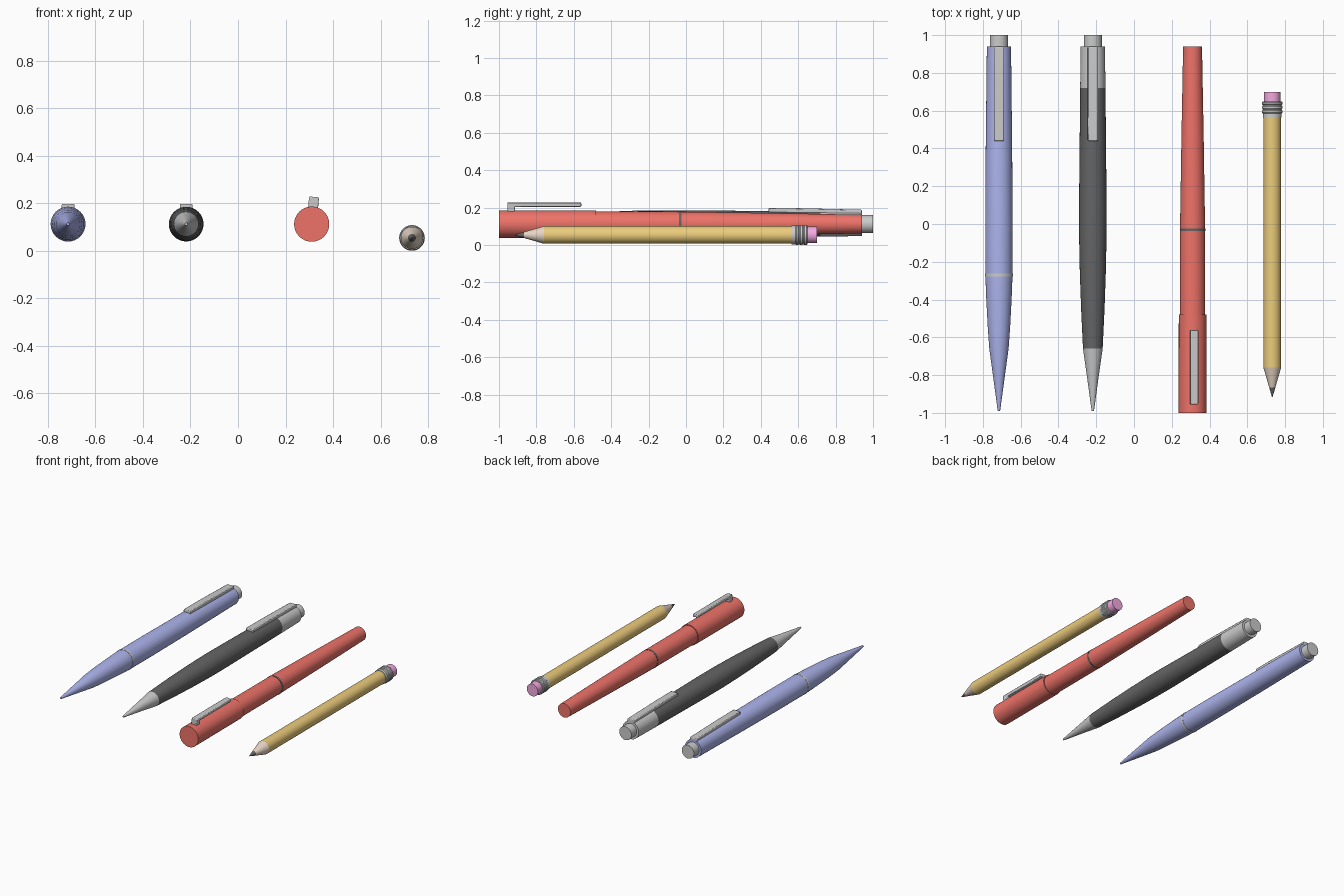
import bpy, bmesh, math
from mathutils import Matrix

if "Cube" in bpy.data.objects:
    bpy.data.objects.remove(bpy.data.objects["Cube"])

SIDES = 32
PEN_Z, PENCIL_Z = 0.112, 0.054


def material(name, rgb):
    m = bpy.data.materials.new(name)
    m.diffuse_color = (*rgb, 1)
    m.use_nodes = True
    m.node_tree.nodes["Principled BSDF"].inputs["Base Color"].default_value = m.diffuse_color
    return m


BLUE = material("blue", (0.42, 0.46, 0.85))
BLACK = material("black", (0.13, 0.13, 0.13))
RED = material("red", (0.85, 0.17, 0.14))
YELLOW = material("yellow", (0.84, 0.60, 0.20))
WOOD = material("wood", (0.80, 0.67, 0.56))
PINK = material("pink", (0.90, 0.40, 0.75))


def finish(bm, name, mat, angle=30):
    bmesh.ops.recalc_face_normals(bm, faces=bm.faces)
    me = bpy.data.meshes.new(name)
    bm.to_mesh(me)
    bm.free()
    ob = bpy.data.objects.new(name, me)
    bpy.context.collection.objects.link(ob)
    if mat:
        me.materials.append(mat)
    bpy.ops.object.select_all(action='DESELECT')
    bpy.context.view_layer.objects.active = ob
    ob.select_set(True)
    bpy.ops.object.shade_smooth_by_angle(angle=math.radians(angle))
    return ob


def lathe(name, x, z, profile, mat=None):
    """Turn a (y, radius) profile around an axis parallel to y, capped at both ends."""
    bm = bmesh.new()
    rings = []
    for y, r in profile:
        rings.append([bm.verts.new((x + r * math.cos(a), y, z + r * math.sin(a)))
                      for a in (2 * math.pi * i / SIDES for i in range(SIDES))])
    for a, b in zip(rings, rings[1:]):
        for i in range(SIDES):
            j = (i + 1) % SIDES
            bm.faces.new((a[i], a[j], b[j], b[i]))
    bm.faces.new(rings[0])
    bm.faces.new(rings[-1])
    return finish(bm, name, mat)


def clip(name, x, z, half_width, outline, roll=0.0):
    """Extrude a side outline of (y, height above axis) sideways, rolled around the pen axis."""
    bm = bmesh.new()
    face = bm.faces.new([bm.verts.new((-half_width, y, h)) for y, h in outline])
    ext = bmesh.ops.extrude_face_region(bm, geom=[face])
    bmesh.ops.translate(bm, vec=(2 * half_width, 0, 0),
                        verts=[v for v in ext["geom"] if isinstance(v, bmesh.types.BMVert)])
    bmesh.ops.transform(bm, verts=bm.verts,
                        matrix=Matrix.Translation((x, 0, z)) @ Matrix.Rotation(roll, 4, 'Y'))
    ob = finish(bm, name, None)
    bev = ob.modifiers.new("bevel", 'BEVEL')
    bev.width, bev.segments = 0.005, 2
    return ob


def ring(name, x, y, r, mat=None):
    lathe(name, x, PEN_Z, [(y - 0.007, r), (y + 0.007, r)], mat)


# The two click pens share their button and clip
def click_parts(prefix, x):
    lathe(prefix + "_button", x, PEN_Z, [(0.93, 0.048), (1.0, 0.048)])
    clip(prefix + "_clip", x, PEN_Z, 0.027,
         [(0.94, 0.05), (0.94, 0.077), (0.60, 0.085), (0.44, 0.085), (0.44, 0.062)])


# Blue ballpoint
BX = -0.715
lathe("blue_pen_barrel", BX, PEN_Z,
      [(0.94, 0.064), (0.4, 0.070), (0.0, 0.0725), (-0.27, 0.072), (-0.40, 0.067),
       (-0.55, 0.059), (-0.66, 0.051), (-0.80, 0.032), (-0.97, 0.009), (-0.99, 0.006)], BLUE)
ring("blue_pen_ring", BX, -0.27, 0.0735)
click_parts("blue_pen", BX)

# Black ballpoint
KX = -0.218
lathe("black_pen_barrel", KX, PEN_Z,
      [(0.72, 0.067), (0.4, 0.070), (0.1, 0.073), (-0.05, 0.073), (-0.25, 0.069),
       (-0.45, 0.062), (-0.66, 0.052)], BLACK)
lathe("black_pen_collar", KX, PEN_Z, [(0.94, 0.064), (0.72, 0.067)])
lathe("black_pen_tip", KX, PEN_Z,
      [(-0.66, 0.052), (-0.80, 0.032), (-0.97, 0.009), (-0.99, 0.006)])
click_parts("black_pen", KX)

# Red capped pen
RX = 0.31
lathe("red_pen_barrel", RX, PEN_Z,
      [(0.94, 0.050), (0.45, 0.059), (0.0, 0.066), (-0.49, 0.067)], RED)
ring("red_pen_ring", RX, -0.03, 0.0675, BLACK)
lathe("red_pen_cap", RX, PEN_Z, [(-0.48, 0.073), (-1.0, 0.074)], RED)
clip("red_pen_clip", RX, PEN_Z, 0.021,
     [(-0.955, 0.06), (-0.955, 0.115), (-0.56, 0.115), (-0.56, 0.094), (-0.915, 0.094),
      (-0.915, 0.06)], math.radians(5))

# Pencil
PX = 0.732
lathe("pencil_body", PX, PENCIL_Z, [(0.58, 0.047), (-0.76, 0.047)], YELLOW)
lathe("pencil_wood", PX, PENCIL_Z, [(-0.76, 0.047), (-0.865, 0.0165)], WOOD)
lathe("pencil_lead", PX, PENCIL_Z, [(-0.865, 0.0165), (-0.915, 0.002)], BLACK)
lathe("pencil_eraser", PX, PENCIL_Z, [(0.64, 0.044), (0.70, 0.044)], PINK)
ferrule = [(0.565, 0.050)]
for y in (0.595, 0.617, 0.639):
    ferrule += [(y - 0.010, 0.050), (y - 0.005, 0.054), (y + 0.005, 0.054), (y + 0.010, 0.050)]
lathe("pencil_ferrule", PX, PENCIL_Z, ferrule)
